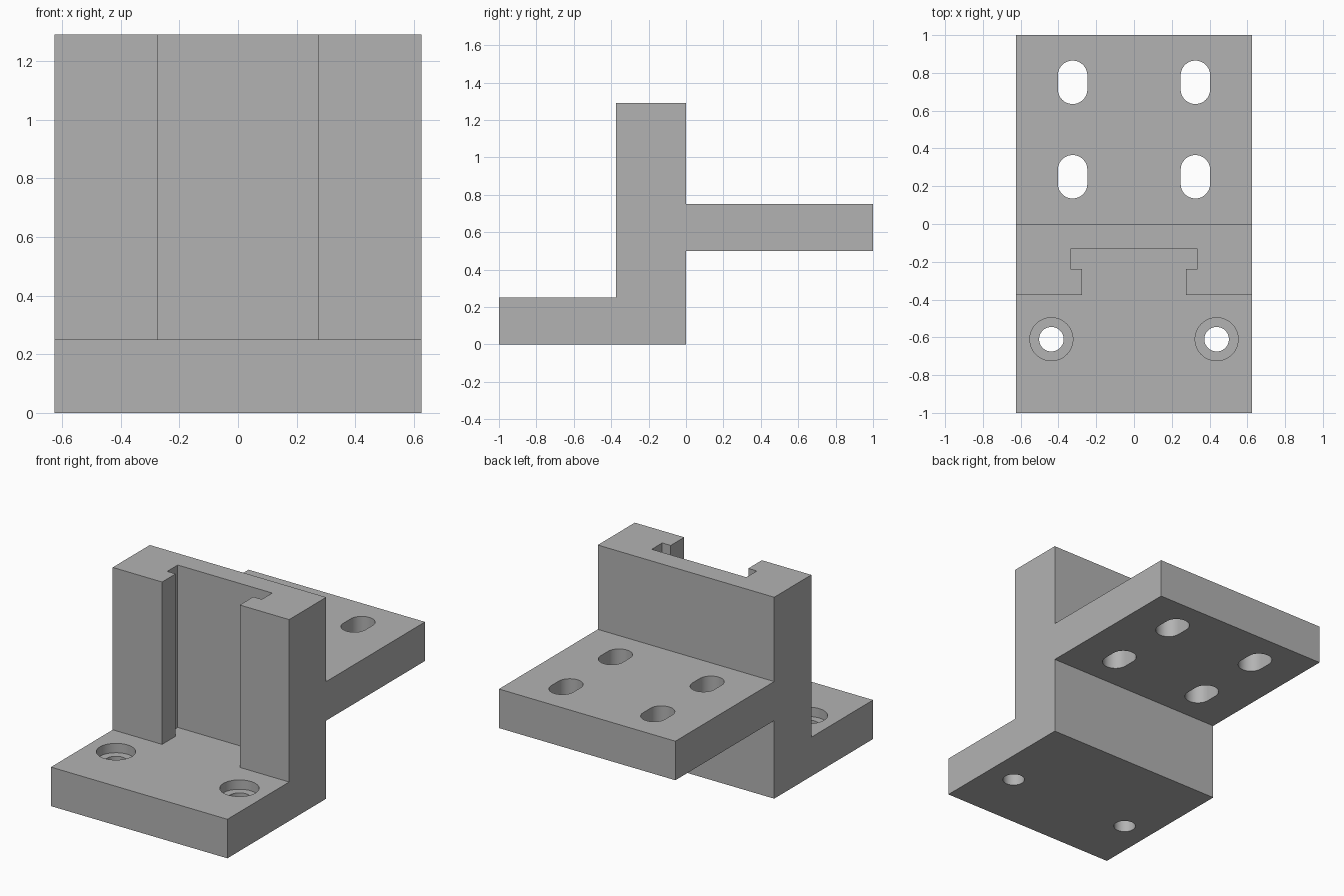
import bpy, bmesh, math
from mathutils import Vector

cube = bpy.data.objects.get("Cube")
if cube:
    bpy.data.objects.remove(cube, do_unlink=True)

# One plain grey material
grey = bpy.data.materials.new("plain_grey")
grey.use_nodes = True
colour = (0.45, 0.45, 0.45, 1)
grey.diffuse_color = colour
grey.node_tree.nodes["Principled BSDF"].inputs["Base Color"].default_value = colour


def prism(name, points, offset):
    """Extrude a closed outline of 3D points along an offset."""
    bm = bmesh.new()
    face = bm.faces.new([bm.verts.new(p) for p in points])
    out = bmesh.ops.extrude_face_region(bm, geom=[face])
    moved = [g for g in out["geom"] if isinstance(g, bmesh.types.BMVert)]
    bmesh.ops.translate(bm, verts=moved, vec=Vector(offset))
    bmesh.ops.recalc_face_normals(bm, faces=bm.faces)
    mesh = bpy.data.meshes.new(name)
    bm.to_mesh(mesh)
    bm.free()
    mesh.materials.append(grey)
    obj = bpy.data.objects.new(name, mesh)
    bpy.context.collection.objects.link(obj)
    return obj


def slot_outline(x, y, z, radius, stretch=0.0, steps=24):
    """Round hole, or a slot stretched along y."""
    points = []
    for side in (1, -1):
        for i in range(steps + 1):
            if stretch == 0 and i == steps:
                continue
            a = math.pi * i / steps
            points.append((x + side * radius * math.cos(a),
                           y + side * (stretch + radius * math.sin(a)), z))
    return points


# Stepped side profile: foot, upright wall and rear shelf
half = 0.625
profile = [(-1, 0), (0, 0), (0, 0.5), (1, 0.5), (1, 0.75), (0, 0.75),
           (0, 1.29), (-0.375, 1.29), (-0.375, 0.25), (-1, 0.25)]
bracket = prism("bracket_body", [(-half, y, z) for y, z in profile], (2 * half, 0, 0))

# T-shaped channel down the front of the wall
t_half = [(0.275, -0.5), (0.275, -0.238), (0.335, -0.238), (0.335, -0.132)]
t_plan = t_half + [(-x, y) for x, y in reversed(t_half)]
cutters = [prism("channel_cutter", [(x, y, 0.25) for x, y in t_plan], (0, 0, 1.2))]

for side in (-1, 1):
    # Counterbored foot holes
    for radius, bottom in ((0.114, 0.19), (0.065, -0.1)):
        cutters.append(prism("bolt_cutter",
                             slot_outline(side * 0.4375, -0.61, bottom, radius),
                             (0, 0, 0.4 - bottom)))
    # Slots through the shelf
    for y in (0.25, 0.75):
        cutters.append(prism("slot_cutter",
                             slot_outline(side * 0.325, y, 0.4, 0.078, 0.037),
                             (0, 0, 0.5)))

for cutter in cutters:
    cutter.hide_render = True
    mod = bracket.modifiers.new(cutter.name, "BOOLEAN")
    mod.operation = "DIFFERENCE"
    mod.solver = "EXACT"
    mod.object = cutter

# Bake the cuts, then drop the cutters
graph = bpy.context.evaluated_depsgraph_get()
baked = bpy.data.meshes.new_from_object(bracket.evaluated_get(graph))
bracket.modifiers.clear()
bracket.data = baked
for cutter in cutters:
    bpy.data.objects.remove(cutter, do_unlink=True)

bpy.ops.object.select_all(action="DESELECT")
bracket.select_set(True)
bpy.context.view_layer.objects.active = bracket
bpy.ops.object.shade_smooth_by_angle(angle=math.radians(30))
